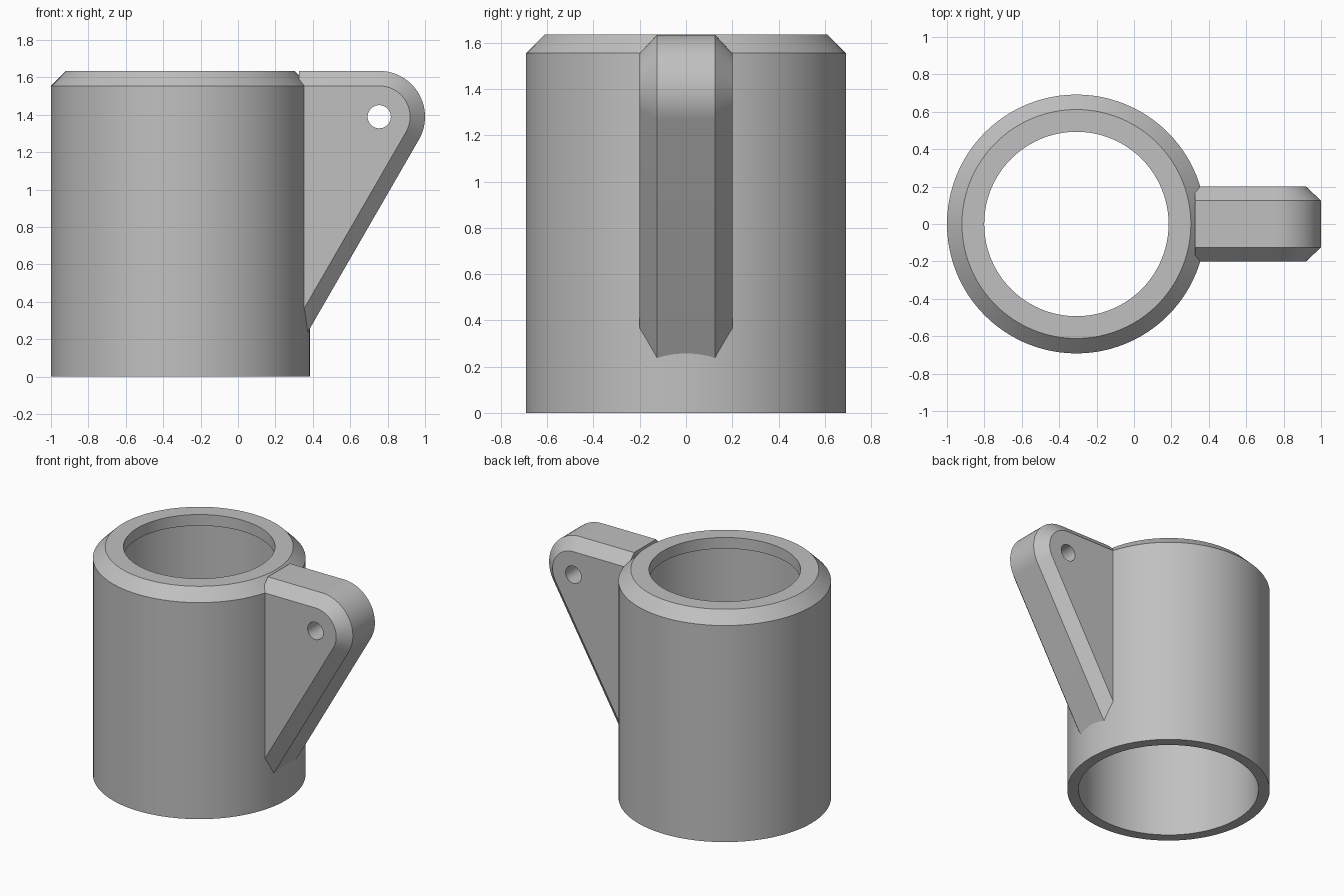
import bpy, bmesh, math
from mathutils import Vector

if "Cube" in bpy.data.objects:
    bpy.data.objects.remove(bpy.data.objects["Cube"])

HEIGHT, CHAMFER, CENTRE_X = 1.635, 0.08, -0.308
OUTER, BORE, MOUTH = 0.692, 0.615, 0.493

grey = bpy.data.materials.new("plain_grey")
grey.use_nodes = True
grey.diffuse_color = (0.53, 0.53, 0.53, 1)
grey.node_tree.nodes["Principled BSDF"].inputs["Base Color"].default_value = grey.diffuse_color


def make_object(name, bm):
    bmesh.ops.recalc_face_normals(bm, faces=bm.faces)
    mesh = bpy.data.meshes.new(name)
    bm.to_mesh(mesh)
    bm.free()
    mesh.materials.append(grey)
    obj = bpy.data.objects.new(name, mesh)
    bpy.context.collection.objects.link(obj)
    return obj


def smooth(obj):
    bpy.ops.object.select_all(action="DESELECT")
    obj.select_set(True)
    bpy.context.view_layer.objects.active = obj
    bpy.ops.object.shade_smooth_by_angle(angle=math.radians(25))


def bridge(bm, a, b):
    for i in range(len(a)):
        j = (i + 1) % len(a)
        bm.faces.new((a[i], a[j], b[j], b[i]))


# Hollow sleeve: closed wall section turned about its axis
def make_sleeve(steps=96):
    lip = HEIGHT - CHAMFER
    section = [(BORE, 0), (OUTER, 0), (OUTER, lip), (OUTER - CHAMFER, HEIGHT),
               (MOUTH, HEIGHT), (MOUTH, lip), (BORE, lip)]
    bm = bmesh.new()
    rings = []
    for s in range(steps):
        a = math.tau * s / steps
        rings.append([bm.verts.new((CENTRE_X + r * math.cos(a), r * math.sin(a), z))
                      for r, z in section])
    for s in range(steps):
        bridge(bm, rings[s], rings[(s + 1) % steps])
    return make_object("sleeve", bm)


# Bracket outline: flat top, rounded tip, underside sloping at 60 degrees
EYE = Vector((0.755, 1.39))
ROOT_X = 0.325


def outline(radius, steps=24):
    points = [(ROOT_X, EYE.y + radius)]
    for i in range(steps + 1):
        a = math.radians(90 - 120 * i / steps)
        points.append((EYE.x + radius * math.cos(a), EYE.y + radius * math.sin(a)))
    x, z = points[-1]
    points.append((ROOT_X, z - (x - ROOT_X) * math.tan(math.radians(60))))
    return points


def make_bracket():
    tip = HEIGHT - EYE.y
    layers = [(-0.2, tip - CHAMFER), (-0.125, tip), (0.125, tip), (0.2, tip - CHAMFER)]
    bm = bmesh.new()
    loops = [[bm.verts.new((x, y, z)) for x, z in outline(r)] for y, r in layers]
    for a, b in zip(loops, loops[1:]):
        bridge(bm, a, b)
    bm.faces.new(loops[0])
    bm.faces.new(loops[-1])
    return make_object("bracket", bm)


sleeve = make_sleeve()
bracket = make_bracket()

# Pin hole through the bracket
bpy.ops.mesh.primitive_cylinder_add(vertices=40, radius=0.062, depth=1,
                                    location=(EYE.x, 0, EYE.y),
                                    rotation=(math.pi / 2, 0, 0))
cutter = bpy.context.object
cutter.name = "pin_hole_cutter"
cutter.hide_render = True
cutter.data.materials.append(grey)
cut = bracket.modifiers.new("pin_hole", "BOOLEAN")
cut.operation, cut.solver, cut.object = "DIFFERENCE", "EXACT", cutter
bpy.ops.object.select_all(action="DESELECT")
bracket.select_set(True)
bpy.context.view_layer.objects.active = bracket
bpy.ops.object.modifier_apply(modifier=cut.name)
bpy.data.objects.remove(cutter)

for part in (sleeve, bracket):
    smooth(part)
